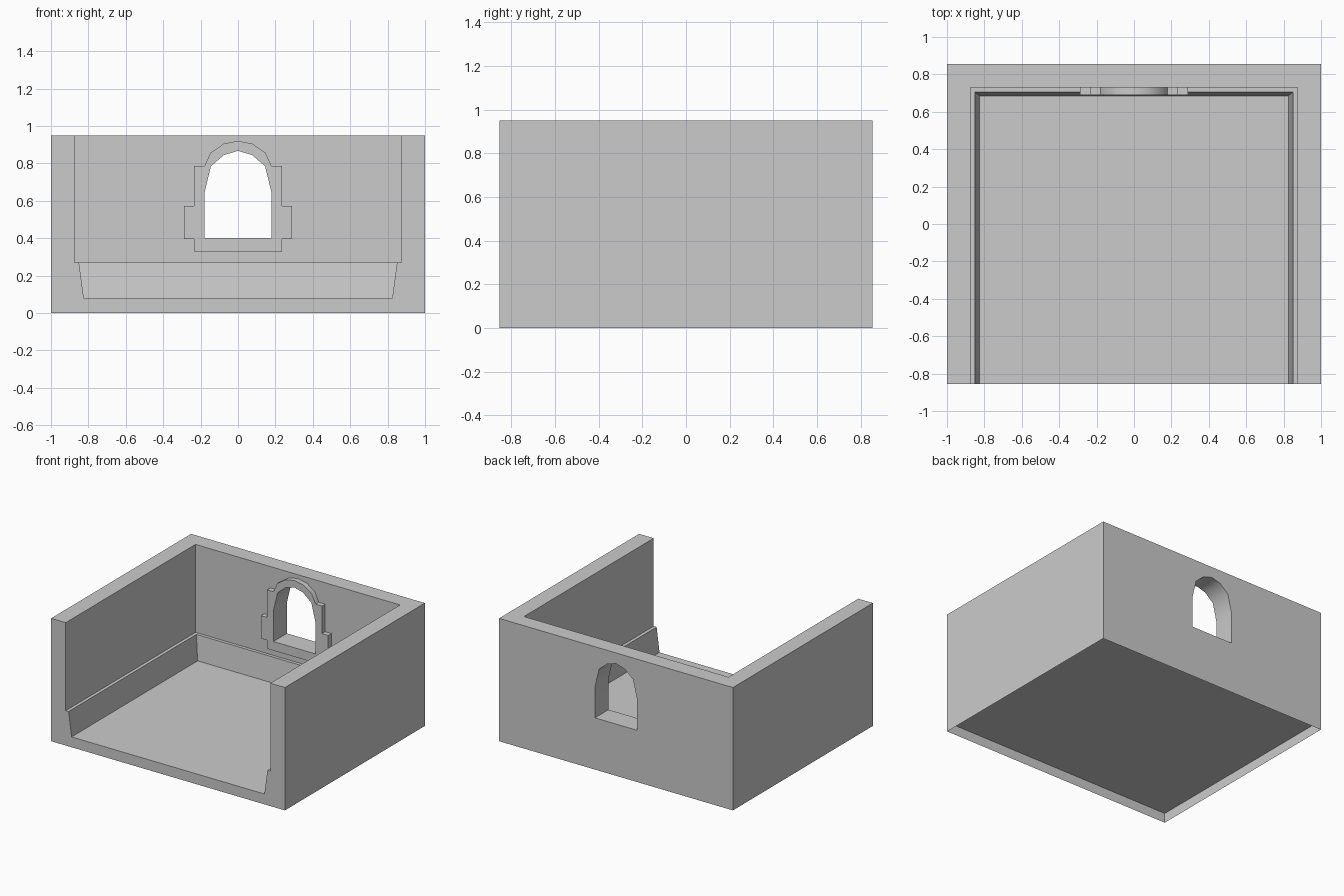
import bpy, bmesh, math

if "Cube" in bpy.data.objects:
    bpy.data.objects.remove(bpy.data.objects["Cube"])

D, H = 0.855, 0.95          # half depth, wall height
BACK = 0.73                 # inner face of the back wall


def finish(bm, name):
    bmesh.ops.recalc_face_normals(bm, faces=bm.faces)
    me = bpy.data.meshes.new(name)
    bm.to_mesh(me)
    bm.free()
    ob = bpy.data.objects.new(name, me)
    bpy.context.collection.objects.link(ob)
    return ob


def activate(ob):
    bpy.ops.object.select_all(action='DESELECT')
    ob.select_set(True)
    bpy.context.view_layer.objects.active = ob


def mirrored(half):
    """Closed outline from right-half points, bottom to apex (x = 0 last)."""
    return half + [(-x, z) for x, z in reversed(half) if x > 0]


def loop(bm, pts, y):
    vs = [bm.verts.new((x, y, z)) for x, z in pts]
    return vs, [bm.edges.new((vs[i - 1], vs[i])) for i in range(len(vs))]


def extrude_back(bm, faces, dist):
    r = bmesh.ops.extrude_face_region(bm, geom=faces, use_keep_orig=True)
    vs = [g for g in r['geom'] if isinstance(g, bmesh.types.BMVert)]
    bmesh.ops.translate(bm, verts=vs, vec=(0, dist, 0))
    return [g for g in r['geom'] if isinstance(g, bmesh.types.BMFace)]


opening = mirrored([(0.18, 0.40), (0.18, 0.64), (0.145, 0.785), (0.075, 0.845), (0, 0.867)])
surround = mirrored([(0.235, 0.33), (0.235, 0.395), (0.288, 0.395), (0.288, 0.572),
                     (0.235, 0.572), (0.235, 0.785), (0.18, 0.785), (0.147, 0.857),
                     (0.075, 0.906), (0, 0.92)])

# Room: three walls with a sloped plinth and a floor, open at the front
bm = bmesh.new()
levels = [(0.825, 0.685, 0.08), (0.85, 0.705, 0.27), (0.875, BACK, 0.27), (0.875, BACK, H)]
rows = [[bm.verts.new(p) for p in ((x, -D, z), (x, y, z), (-x, y, z), (-x, -D, z))]
        for x, y, z in levels]
low, top = [[bm.verts.new(p) for p in ((1, -D, z), (1, D, z), (-1, D, z), (-1, -D, z))]
            for z in (0, H)]
bm.faces.new(rows[0])                                   # floor
for a, b in zip(rows, rows[1:]):                        # inner walls and plinth
    for i in range(3):
        bm.faces.new((a[i], a[i + 1], b[i + 1], b[i]))
for i in range(3):                                      # outer walls
    bm.faces.new((low[i], low[i + 1], top[i + 1], top[i]))
bm.faces.new(top + rows[-1][::-1])                      # wall tops
bm.faces.new([low[3], low[0], top[0]] + [r[0] for r in rows[::-1]]
             + [r[3] for r in rows] + [top[3]])         # front
bm.faces.new(low)
room = finish(bm, "room_shell")

# Arched window cut through the back wall
bm = bmesh.new()
extrude_back(bm, [bm.faces.new(loop(bm, opening, BACK - 0.1)[0])], 0.4)
cutter = finish(bm, "window_cutter")
cutter.hide_render = True
mod = room.modifiers.new("window", 'BOOLEAN')
mod.object, mod.operation, mod.solver = cutter, 'DIFFERENCE', 'EXACT'
activate(room)
bpy.ops.object.modifier_apply(modifier=mod.name)
bpy.data.objects.remove(cutter)

# Recessed underside inside a thin skirt
bm = bmesh.new()
bm.from_mesh(room.data)
bmesh.ops.delete(bm, geom=[f for f in bm.faces if all(v.co.z < 0.001 for v in f.verts)],
                 context='FACES_ONLY')
bm.faces.new([bm.verts.new((x, y, 0.075)) for x, y in ((-1, -D), (-1, D), (1, D), (1, -D))])
bm.to_mesh(room.data)
bm.free()

# Stepped window surround standing proud of the wall
bm = bmesh.new()
edges = loop(bm, surround, 0.69)[1] + loop(bm, opening, 0.69)[1]
bmesh.ops.triangle_fill(bm, edges=edges, use_beauty=True)
backs = extrude_back(bm, list(bm.faces), BACK - 0.69)
bmesh.ops.recalc_face_normals(bm, faces=bm.faces)
bmesh.ops.delete(bm, geom=backs, context='FACES_ONLY')
frame = finish(bm, "window_surround")

for ob in (room, frame):
    activate(ob)
    bpy.ops.object.shade_smooth_by_angle(angle=math.radians(42))
